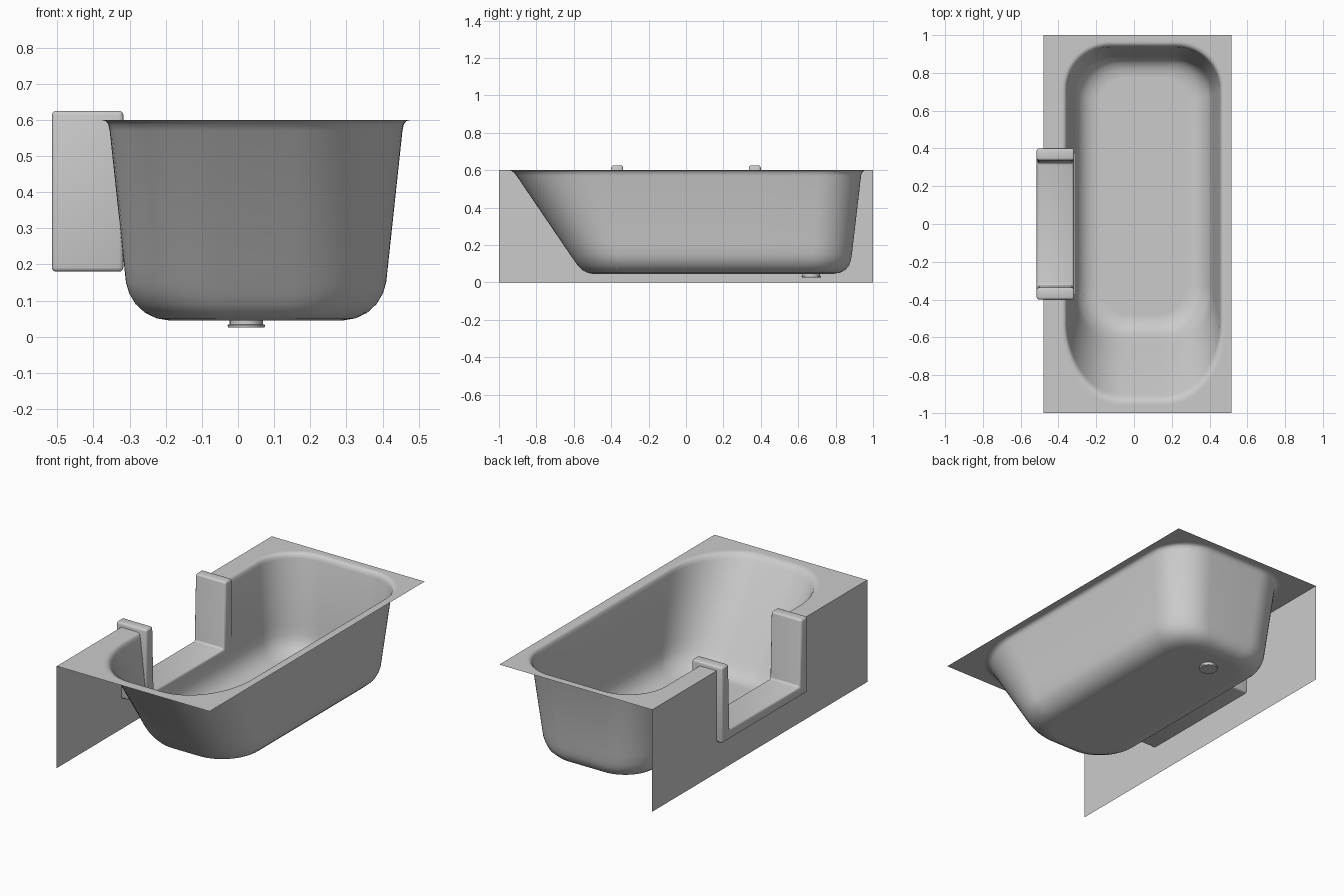
import bpy, bmesh, math

if "Cube" in bpy.data.objects:
    bpy.data.objects.remove(bpy.data.objects["Cube"])

N = 16      # segments per rounded corner
CX = 0.05   # basin centre line


def finish(bm, name, angle=40):
    me = bpy.data.meshes.new(name)
    bm.to_mesh(me)
    bm.free()
    ob = bpy.data.objects.new(name, me)
    bpy.context.collection.objects.link(ob)
    bpy.ops.object.select_all(action='DESELECT')
    ob.select_set(True)
    bpy.context.view_layer.objects.active = ob
    bpy.ops.object.shade_smooth_by_angle(angle=math.radians(angle))
    return ob


def ring(bm, z, x0, x1, y0, y1, fx, fy, br, square=False):
    """Rounded rectangle: front corners fx by fy, back corners br."""
    corners = [(x1, y1, br, br), (x0, y1, br, br), (x0, y0, fx, fy), (x1, y0, fx, fy)]
    verts = []
    for k, (x, y, rx, ry) in enumerate(corners):
        sx = 1 if x == x1 else -1
        sy = 1 if y == y1 else -1
        for i in range(N + 1):
            a = math.pi / 2 * (k + i / N)
            c, s = math.cos(a), math.sin(a)
            if square:
                m = max(abs(c), abs(s))
                c, s = c / m, s / m
            verts.append(bm.verts.new((x - sx * rx + c * rx, y - sy * ry + s * ry, z)))
    return verts


def bridge(bm, a, b):
    n = len(a)
    for i in range(n):
        j = (i + 1) % n
        bm.faces.new((a[i], a[j], b[j], b[i]))


# Basin and flat deck lofted as one sheet
bm = bmesh.new()
rings = [ring(bm, 0.6, -0.48, 0.515, -1, 1, 0.38, 0.44, 0.3, True)]
# z, half width, front y, back y, front corner rx, ry, back corner radius
for z, h, y0, y1, fx, fy, br in [
        (0.600, 0.436, -0.960, 0.970, 0.32, 0.41, 0.26),
        (0.600, 0.428, -0.950, 0.962, 0.32, 0.40, 0.25),
        (0.597, 0.416, -0.936, 0.951, 0.31, 0.40, 0.24),
        (0.588, 0.409, -0.921, 0.942, 0.30, 0.40, 0.235),
        (0.570, 0.405, -0.906, 0.936, 0.30, 0.39, 0.23),
        (0.150, 0.360, -0.621, 0.887, 0.26, 0.27, 0.21),
        (0.120, 0.351, -0.600, 0.882, 0.25, 0.26, 0.21),
        (0.090, 0.333, -0.579, 0.872, 0.24, 0.25, 0.20),
        (0.066, 0.307, -0.555, 0.851, 0.22, 0.23, 0.19),
        (0.051, 0.275, -0.527, 0.822, 0.20, 0.21, 0.17),
        (0.045, 0.240, -0.495, 0.785, 0.17, 0.19, 0.14),
        (0.045, 0.230, -0.485, 0.775, 0.16, 0.18, 0.13)]:
    rings.append(ring(bm, z, CX - h, CX + h, y0, y1, fx, fy, br))
for a, b in zip(rings, rings[1:]):
    bridge(bm, a, b)
bm.faces.new(rings[-1])

# Doorway notch cut out of the side wall and deck
for co, no in [((0, 0.37, 0), (0, 1, 0)), ((0, -0.37, 0), (0, 1, 0)), ((0, 0, 0.205), (0, 0, 1))]:
    bmesh.ops.bisect_plane(bm, geom=bm.verts[:] + bm.edges[:] + bm.faces[:],
                           plane_co=co, plane_no=no)
gone = []
for f in bm.faces:
    c = f.calc_center_median()
    if c.x < -0.2 and abs(c.y) < 0.37 and c.z > 0.205:
        gone.append(f)
bmesh.ops.delete(bm, geom=gone, context='FACES')
bmesh.ops.recalc_face_normals(bm, faces=bm.faces[:])
if max(bm.faces, key=lambda f: f.calc_area()).normal.z < 0:
    bmesh.ops.reverse_faces(bm, faces=bm.faces[:])
finish(bm, "basin_and_deck")

# Side apron sheet with the same notch
bm = bmesh.new()
pts = [(-1, 0), (-1, 0.6), (-0.37, 0.6), (-0.37, 0.205),
       (0.37, 0.205), (0.37, 0.6), (1, 0.6), (1, 0)]
face = bm.faces.new([bm.verts.new((-0.48, y, z)) for y, z in pts])
if face.normal.x > 0:
    face.normal_flip()
finish(bm, "side_apron")

# U-shaped doorway saddle
bm = bmesh.new()
pts = [(-0.4, 0.18), (0.4, 0.18), (0.4, 0.625), (0.337, 0.625),
       (0.325, 0.235), (-0.325, 0.235), (-0.337, 0.625), (-0.4, 0.625)]
face = bm.faces.new([bm.verts.new((-0.515, y, z)) for y, z in pts])
ext = bmesh.ops.extrude_face_region(bm, geom=[face])
bmesh.ops.translate(bm, vec=(0.198, 0, 0),
                    verts=[g for g in ext['geom'] if isinstance(g, bmesh.types.BMVert)])
bmesh.ops.recalc_face_normals(bm, faces=bm.faces[:])
bmesh.ops.bevel(bm, geom=bm.edges[:], offset=0.012, segments=3, profile=0.5, affect='EDGES')
finish(bm, "doorway_saddle")

# Drain plug with a flange underneath
bm = bmesh.new()
prev = None
for r, z in [(0.046, 0.047), (0.046, 0.034), (0.052, 0.033), (0.050, 0.025)]:
    cur = [bm.verts.new((0.023 + r * math.cos(i * math.tau / 32),
                         0.67 + r * math.sin(i * math.tau / 32), z)) for i in range(32)]
    if prev:
        bridge(bm, prev, cur)
    else:
        bm.faces.new(cur)
    prev = cur
bm.faces.new(prev)
bmesh.ops.recalc_face_normals(bm, faces=bm.faces[:])
finish(bm, "drain")
